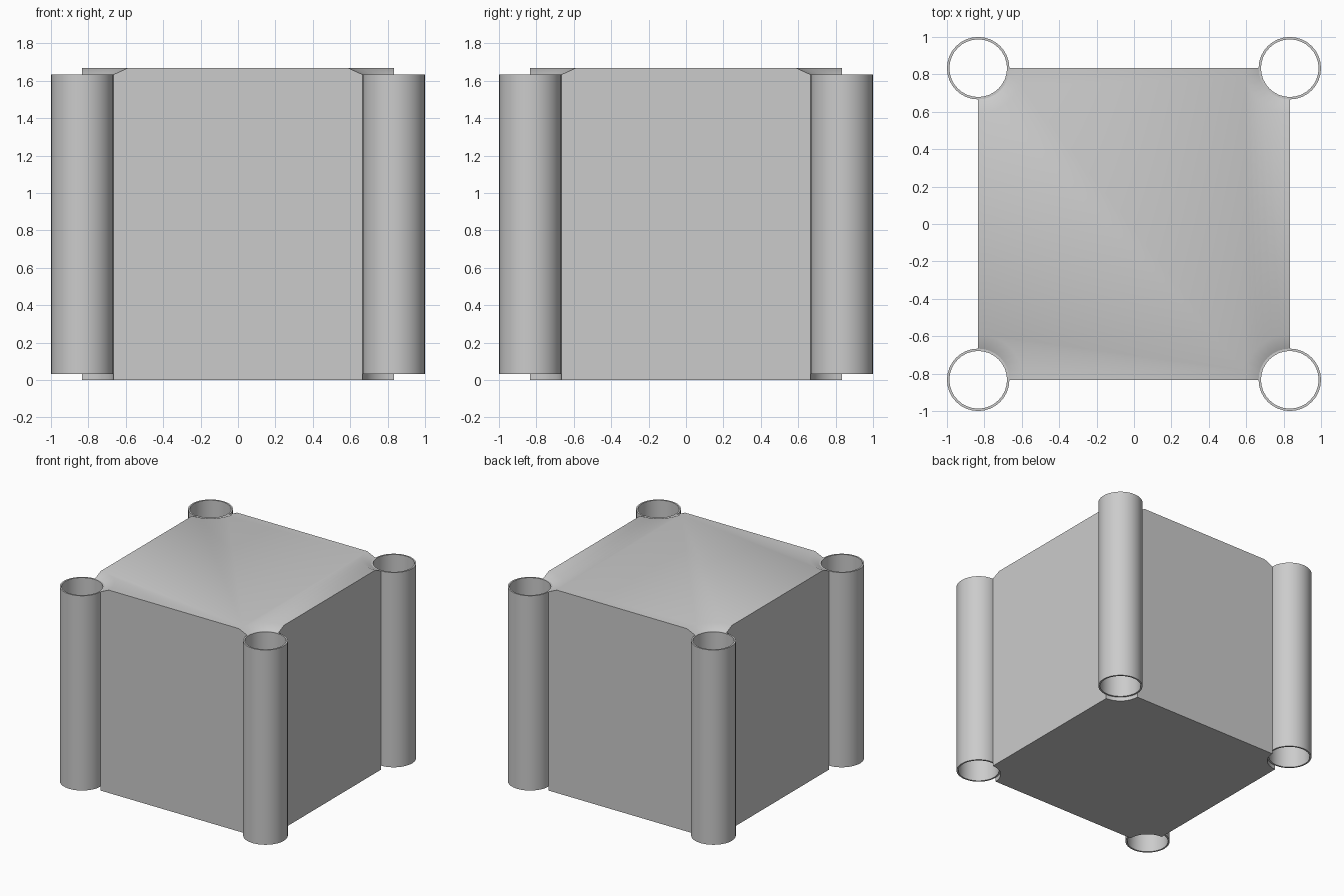
import bpy, bmesh
from math import cos, sin, pi, radians

if "Cube" in bpy.data.objects:
    bpy.data.objects.remove(bpy.data.objects["Cube"])

H = 0.833          # half width of the box, also tube centre offset
TOP = 1.667
R_OUT, R_IN = 0.167, 0.154
Z0, Z1 = 0.033, 1.633
SEG = 32           # sides of a full circle


def make_object(name, bm):
    bmesh.ops.recalc_face_normals(bm, faces=bm.faces[:])
    mesh = bpy.data.meshes.new(name)
    bm.to_mesh(mesh)
    bm.free()
    obj = bpy.data.objects.new(name, mesh)
    bpy.context.collection.objects.link(obj)
    bpy.ops.object.select_all(action='DESELECT')
    obj.select_set(True)
    bpy.context.view_layer.objects.active = obj
    bpy.ops.object.shade_smooth_by_angle(angle=radians(30))
    return obj


def bridge(bm, a, b):
    n = len(a)
    for i in range(n):
        bm.faces.new((a[i], a[(i + 1) % n], b[(i + 1) % n], b[i]))


def box_ring(bm, radius, z):
    # square outline with a concave quarter circle scooped from each corner
    verts = []
    corners = [(1, 1), (-1, 1), (-1, -1), (1, -1)]
    for k, (sx, sy) in enumerate(corners):
        start = (1.5 + 0.5 * k) * pi
        for i in range(SEG // 4 + 1):
            a = start - i * pi / 2 / (SEG // 4)
            verts.append(bm.verts.new((sx * H + radius * cos(a),
                                       sy * H + radius * sin(a), z)))
    return verts


# box body: scooped corners that flare into a cone at the top
bm = bmesh.new()
rings = [box_ring(bm, r, z) for r, z in ((R_OUT, 0), (R_OUT, Z1), (0.242, TOP))]
bridge(bm, rings[0], rings[1])
bridge(bm, rings[1], rings[2])
bm.faces.new(rings[0])
bm.faces.new(rings[2])
make_object("box_body", bm)


# open corner tubes
def tube(name, cx, cy):
    bm = bmesh.new()
    loops = [[bm.verts.new((cx + r * cos(2 * pi * i / SEG),
                            cy + r * sin(2 * pi * i / SEG), z))
              for i in range(SEG)]
             for r, z in ((R_OUT, Z0), (R_OUT, Z1), (R_IN, Z1), (R_IN, Z0))]
    for k in range(4):
        bridge(bm, loops[k], loops[(k + 1) % 4])
    make_object(name, bm)


for sx, side in ((-1, "left"), (1, "right")):
    for sy, end in ((-1, "front"), (1, "back")):
        tube(f"{end}_{side}_tube", sx * H, sy * H)
